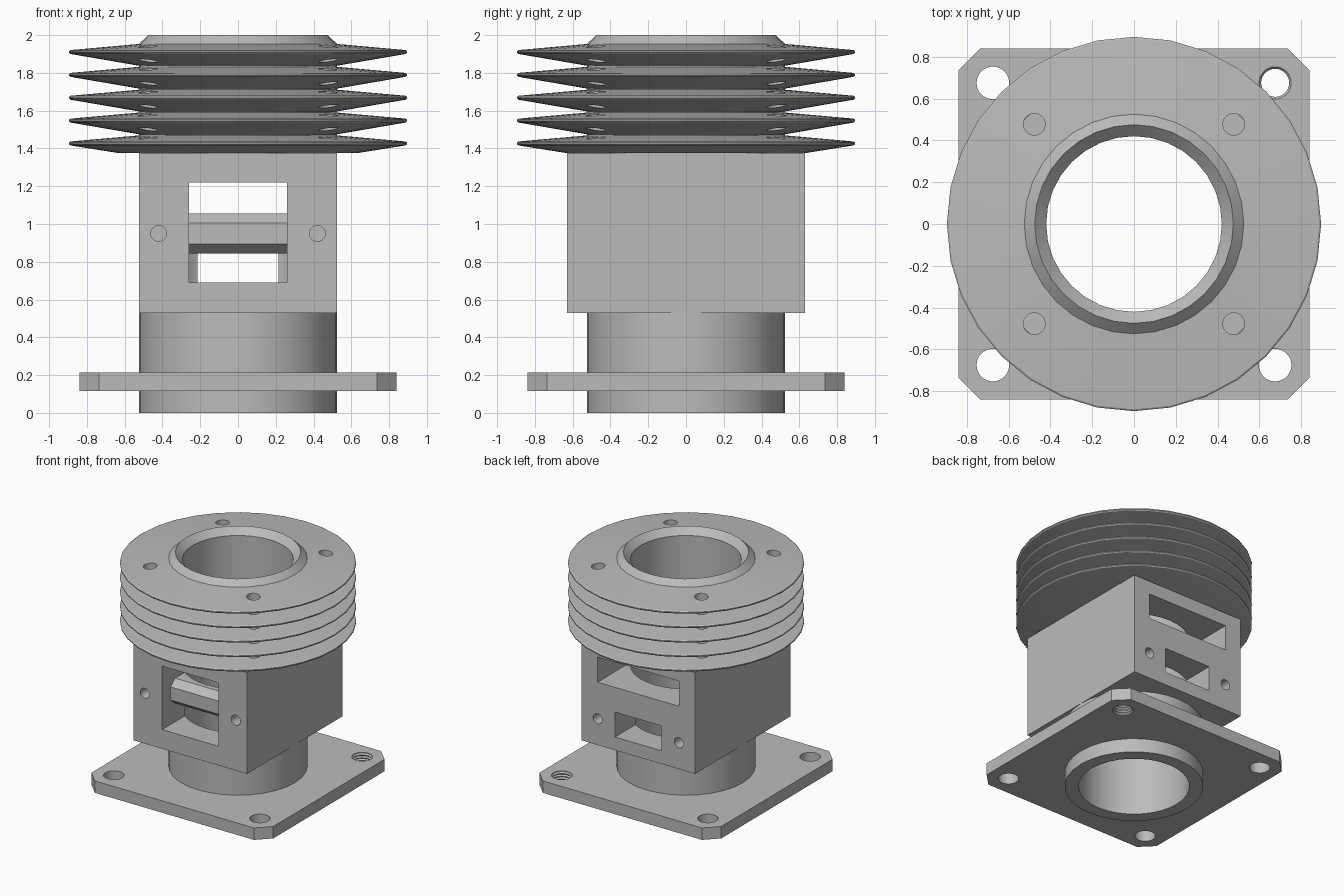
import bpy, bmesh, math
from mathutils import Matrix, Vector

cube = bpy.data.objects.get("Cube")
if cube:
    bpy.data.objects.remove(cube, do_unlink=True)

grey = bpy.data.materials.new("cast_grey")
grey.use_nodes = True
COLOUR = (0.5, 0.5, 0.5, 1)
grey.diffuse_color = COLOUR
grey.node_tree.nodes["Principled BSDF"].inputs["Base Color"].default_value = COLOUR

SEGMENTS = 32
BORE = 0.42
CORE = 0.525


def finish(name, bm):
    bmesh.ops.recalc_face_normals(bm, faces=bm.faces)
    mesh = bpy.data.meshes.new(name)
    bm.to_mesh(mesh)
    bm.free()
    obj = bpy.data.objects.new(name, mesh)
    mesh.materials.append(grey)
    bpy.context.collection.objects.link(obj)
    return obj


def block(name, low, high):
    low, high = Vector(low), Vector(high)
    bm = bmesh.new()
    bmesh.ops.create_cube(bm, size=1)
    bmesh.ops.scale(bm, vec=high - low, verts=bm.verts)
    bmesh.ops.translate(bm, vec=(low + high) / 2, verts=bm.verts)
    return finish(name, bm)


def rod(name, radius, start, end, sides=SEGMENTS):
    start, end = Vector(start), Vector(end)
    axis = end - start
    turn = axis.to_track_quat('Z', 'Y').to_matrix().to_4x4()
    bm = bmesh.new()
    bmesh.ops.create_cone(bm, cap_ends=True, segments=sides, radius1=radius,
                          radius2=radius, depth=axis.length,
                          matrix=Matrix.Translation((start + end) / 2) @ turn)
    return finish(name, bm)


def lathe(name, profile, centre=(0, 0), sides=SEGMENTS):
    """Spin a closed (radius, z) outline around a vertical axis."""
    bm = bmesh.new()
    rings = []
    for i in range(sides):
        a = math.tau * i / sides
        rings.append([bm.verts.new((centre[0] + r * math.cos(a),
                                    centre[1] + r * math.sin(a), z)) for r, z in profile])
    n = len(profile)
    for i in range(sides):
        here, there = rings[i], rings[(i + 1) % sides]
        for j in range(n):
            k = (j + 1) % n
            bm.faces.new((here[j], there[j], there[k], here[k]))
    return finish(name, bm)


def prism(name, outline, half_width):
    """Extrude a (y, z) outline along x."""
    bm = bmesh.new()
    face = bm.faces.new([bm.verts.new((-half_width, y, z)) for y, z in outline])
    moved = bmesh.ops.extrude_face_region(bm, geom=[face])["geom"]
    bmesh.ops.translate(bm, vec=(2 * half_width, 0, 0),
                        verts=[v for v in moved if isinstance(v, bmesh.types.BMVert)])
    return finish(name, bm)


def cut(obj, cutters):
    bpy.context.view_layer.objects.active = obj
    for cutter in cutters:
        mod = obj.modifiers.new("cut", 'BOOLEAN')
        mod.operation = 'DIFFERENCE'
        mod.solver = 'EXACT'
        mod.object = cutter
        bpy.ops.object.modifier_apply(modifier=mod.name)
        bpy.data.objects.remove(cutter, do_unlink=True)


def bore(radius=BORE):
    return rod("bore_cutter", radius, (0, 0, -0.2), (0, 0, 2.2))


SIGNS = (-1, 1)
CORNERS = [(sx, sy) for sx in SIGNS for sy in SIGNS]

# Lower sleeve
sleeve = lathe("lower_sleeve", [(BORE, 0), (CORE, 0), (CORE, 0.53), (BORE, 0.53)])

# Square mounting flange with clipped corners and four holes
H, C = 0.84, 0.735
bm = bmesh.new()
octagon = []
for i in range(4):
    quarter = Matrix.Rotation(i * math.pi / 2, 4, 'Z')
    octagon += [bm.verts.new(quarter @ Vector(p)) for p in ((H, C, 0.115), (C, H, 0.115))]
base = bm.faces.new(octagon)
raised = bmesh.ops.extrude_face_region(bm, geom=[base])["geom"]
bmesh.ops.translate(bm, vec=(0, 0, 0.1),
                    verts=[v for v in raised if isinstance(v, bmesh.types.BMVert)])
flange = finish("mounting_flange", bm)
P = 0.675
cut(flange, [bore(0.48)] + [rod("hole_cutter", 0.078, (sx * P, sy * P, 0),
                                (sx * P, sy * P, 0.4)) for sx, sy in CORNERS])

# Thread in one flange hole
thread_outline = [(0.085, 0.21), (0.085, 0.118)]
for i in range(4):
    z = 0.118 + i * 0.023
    thread_outline += [(0.077, z), (0.067, z + 0.0115)]
thread_outline.append((0.077, 0.21))
thread = lathe("hole_thread", thread_outline, (P, P))

# Port block with front window, rear ports and blind screw holes
port_block = block("port_block", (-CORE, -0.63, 0.53), (CORE, 0.63, 1.375))
cutters = [bore(),
           block("window_cutter", (-0.26, -0.8, 0.69), (0.26, 0, 1.22)),
           block("upper_port_cutter", (-0.376, 0, 1.055), (0.376, 0.8, 1.265)),
           block("lower_port_cutter", (-0.215, 0, 0.64), (0.215, 0.8, 0.848))]
for s in SIGNS:
    cutters.append(rod("screw_cutter", 0.042, (s * 0.42, -0.8, 0.95), (s * 0.42, -0.35, 0.95), 24))
    cutters.append(rod("screw_cutter", 0.042, (s * 0.375, 0.8, 0.75), (s * 0.375, 0.4, 0.75), 24))
cut(port_block, cutters)

# Chamfered bridge across the front window
bridge = prism("window_bridge", [(-0.52, 0.895), (-0.52, 1.005), (-0.46, 1.055),
                                 (-0.3, 1.055), (-0.3, 0.845), (-0.46, 0.845)], 0.265)
cut(bridge, [bore()])

# Finned head with five tapered fins and a chamfered rim
RIM, PITCH = 0.895, 0.121
outline = [(BORE, 1.375), (0.63, 1.375)]
for i in range(5):
    z = 1.427 + i * PITCH
    if i:
        outline.append((CORE, z - 0.073))
    outline += [(RIM - 0.008, z - 0.011), (RIM, z - 0.004), (RIM, z + 0.004),
                (RIM - 0.008, z + 0.01), (CORE, z + 0.042)]
outline += [(0.475, 2), (BORE, 1.945)]
head = lathe("finned_head", outline, sides=SEGMENTS)
B = 0.477
cut(head, [rod("bolt_cutter", 0.052, (sx * B, sy * B, 1.39), (sx * B, sy * B, 2.1), 24)
           for sx, sy in CORNERS])

# Smooth round surfaces, keep hard edges
for obj in (sleeve, flange, thread, port_block, bridge, head):
    bpy.ops.object.select_all(action='DESELECT')
    obj.select_set(True)
    bpy.context.view_layer.objects.active = obj
    bpy.ops.object.shade_smooth_by_angle(angle=math.radians(20))
